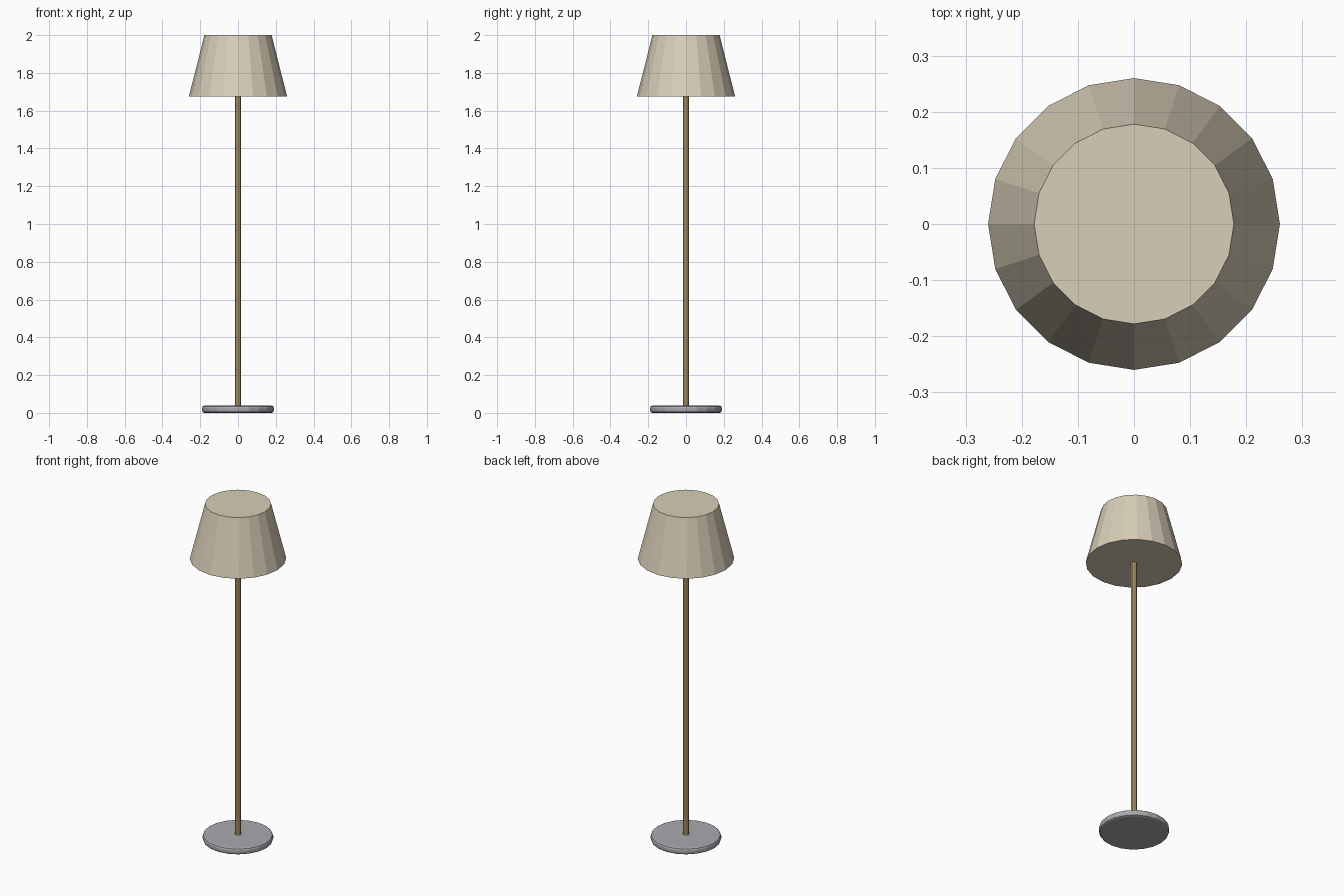
import bpy, bmesh, math

cube = bpy.data.objects.get("Cube")
if cube:
    bpy.data.objects.remove(cube, do_unlink=True)


def material(name, rgb):
    mat = bpy.data.materials.new(name)
    mat.use_nodes = True
    mat.diffuse_color = (*rgb, 1)
    mat.node_tree.nodes["Principled BSDF"].inputs["Base Color"].default_value = (*rgb, 1)
    return mat


def frustum(name, mat, sides, r_bottom, r_top, z_bottom, z_top, bevel=0):
    """Capped flat-sided cone section standing on the z axis."""
    bm = bmesh.new()
    bmesh.ops.create_cone(bm, cap_ends=True, segments=sides, radius1=r_bottom,
                          radius2=r_top, depth=z_top - z_bottom)
    bmesh.ops.translate(bm, verts=bm.verts, vec=(0, 0, (z_bottom + z_top) / 2))
    if bevel:
        rims = [e for e in bm.edges if abs(e.verts[0].co.z - e.verts[1].co.z) < 1e-5]
        bmesh.ops.bevel(bm, geom=rims, offset=bevel, segments=2, profile=0.5,
                        affect='EDGES')
    mesh = bpy.data.meshes.new(name)
    bm.to_mesh(mesh)
    bm.free()
    mesh.materials.append(mat)
    obj = bpy.data.objects.new(name, mesh)
    bpy.context.collection.objects.link(obj)
    return obj


cream = material("cream fabric", (0.69, 0.62, 0.48))
brass = material("brass", (0.56, 0.42, 0.18))
grey = material("grey metal", (0.40, 0.40, 0.43))

# Weighted foot, pole and closed tapered shade
frustum("base", grey, 20, 0.19, 0.19, 0, 0.038, bevel=0.012)
frustum("pole", brass, 10, 0.017, 0.017, 0.03, 1.70)
frustum("shade", cream, 20, 0.26, 0.178, 1.675, 2.0)
